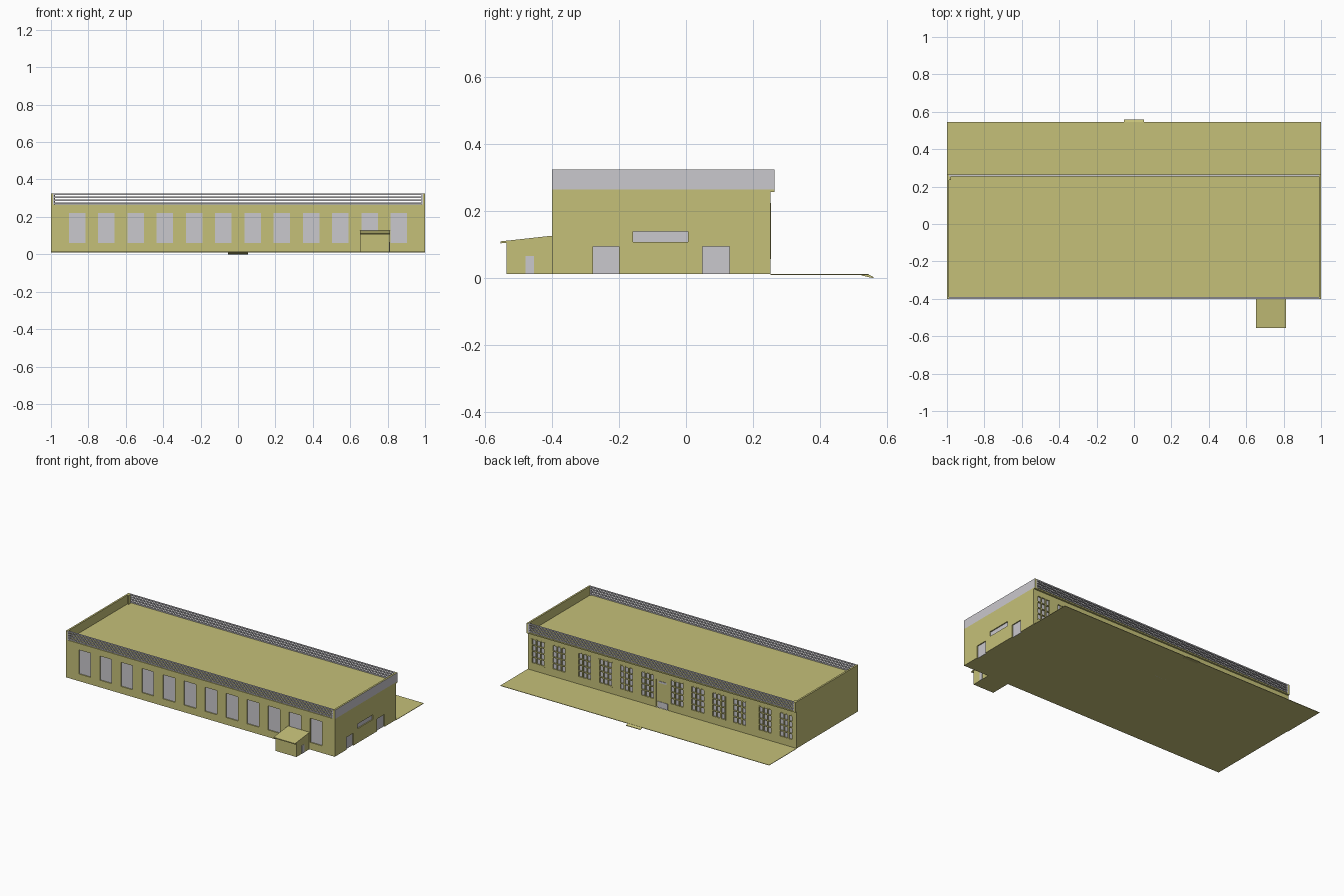
import bpy
import bmesh
from mathutils import Matrix, Vector

if "Cube" in bpy.data.objects:
    bpy.data.objects.remove(bpy.data.objects["Cube"], do_unlink=True)


def material(name, rgb):
    mat = bpy.data.materials.new(name)
    mat.use_nodes = True
    mat.diffuse_color = (*rgb, 1)
    bsdf = next(n for n in mat.node_tree.nodes if n.type == "BSDF_PRINCIPLED")
    bsdf.inputs["Base Color"].default_value = (*rgb, 1)
    bsdf.inputs["Roughness"].default_value = 0.9
    return mat


olive = material("olive_plaster", (0.56, 0.53, 0.19))
grey = material("light_grey", (0.59, 0.58, 0.61))


def finish(name, bm, *mats):
    bmesh.ops.recalc_face_normals(bm, faces=bm.faces)
    mesh = bpy.data.meshes.new(name)
    bm.to_mesh(mesh)
    bm.free()
    for mat in mats:
        mesh.materials.append(mat)
    obj = bpy.data.objects.new(name, mesh)
    bpy.context.scene.collection.objects.link(obj)
    return obj


def boxes(name, spans, mat):
    """One object made of boxes, each given as x, y and z spans."""
    bm = bmesh.new()
    for span in spans:
        size = [b - a for a, b in span]
        mid = [(a + b) / 2 for a, b in span]
        bmesh.ops.create_cube(bm, size=1, matrix=Matrix.Translation(mid) @ Matrix.Diagonal((*size, 1)))
    return finish(name, bm, mat)


def prism(name, profile, x0, x1, mat):
    """Extrude a y-z profile along x."""
    bm = bmesh.new()
    face = bm.faces.new([bm.verts.new((x0, y, z)) for y, z in profile])
    ext = bmesh.ops.extrude_face_region(bm, geom=[face], use_keep_orig=True)
    bmesh.ops.translate(bm, vec=Vector((x1 - x0, 0, 0)),
                        verts=[v for v in ext["geom"] if isinstance(v, bmesh.types.BMVert)])
    return finish(name, bm, mat)


BASE, ROOF, TOP = 0.012, 0.265, 0.325
FRONT, BACK, EAVE = -0.40, 0.253, 0.265
SILL, HEAD = 0.06, 0.222
DEEP = 0.01      # depth of the openings
PLATE = 0.003    # thickness of panes and doors

# Opening layout
front_spans = [(x - 0.044, x + 0.044) for x in (-0.86 + 0.1564 * i for i in range(12))]
back_spans = [(s * x - 0.049, s * x + 0.049) for x in (0.11, 0.265, 0.42, 0.576, 0.767, 0.922)
              for s in (-1, 1)]
side_openings = [((-0.278, -0.20), (BASE, 0.095)),
                 ((0.05, 0.13), (BASE, 0.095)),
                 ((-0.158, 0.006), (0.108, 0.14))]
door_span = (-0.045, 0.045)

# Main block with recessed openings
hall = boxes("main_block", [((-1, 1), (FRONT, BACK), (BASE, ROOF))], olive)
cuts = [(s, (FRONT - 0.02, FRONT + DEEP), (SILL, HEAD)) for s in front_spans]
cuts += [(s, (BACK - DEEP, BACK + 0.02), (SILL, HEAD)) for s in back_spans]
cuts += [((1 - DEEP, 1.02), y, (z[0] - (0.01 if z[0] == BASE else 0), z[1]))
         for y, z in side_openings]
cuts.append((door_span, (BACK - 0.005, BACK + 0.02), (BASE - 0.01, 0.2)))
cutter = boxes("opening_cutter", cuts, olive)
cutter.hide_render = True
mod = hall.modifiers.new("openings", "BOOLEAN")
mod.operation = "DIFFERENCE"
mod.solver = "EXACT"
mod.object = cutter
bpy.context.view_layer.update()
cut_mesh = bpy.data.meshes.new_from_object(hall.evaluated_get(bpy.context.evaluated_depsgraph_get()))
hall.modifiers.clear()
hall.data = cut_mesh
bpy.data.objects.remove(cutter, do_unlink=True)

# Panes and doors set at the bottom of the openings
boxes("front_windows", [(s, (FRONT + DEEP - PLATE, FRONT + DEEP), (SILL, HEAD))
                        for s in front_spans], grey)
boxes("back_window_panes", [(s, (BACK - DEEP, BACK - DEEP + PLATE), (SILL, HEAD))
                            for s in back_spans], grey)
boxes("side_doors_and_vent", [((1 - DEEP, 1 - DEEP + PLATE), y, z) for y, z in side_openings], grey)

# Back window glazing bars: three columns by four rows
bars = []
for x0, x1 in back_spans:
    depth = (BACK - DEEP, BACK + 0.001)
    for i in range(4):
        x = x0 + (x1 - x0) * i / 3
        bars.append(((x - 0.004, x + 0.004), depth, (SILL, HEAD)))
    for i in range(5):
        z = SILL + (HEAD - SILL) * i / 4
        bars.append(((x0, x1), depth, (z - 0.003, z + 0.003)))
boxes("back_window_bars", bars, olive)

# Back entrance: kick panel and transom slot
boxes("back_door_panels", [((-0.038, 0.038), (BACK - 0.006, BACK - 0.002), (BASE, 0.052)),
                           ((-0.03, 0.03), (BACK - 0.006, BACK - 0.002), (0.178, 0.19))], grey)

# Eave strip along the back
boxes("back_eave", [((-1, 1), (BACK, EAVE), (0.257, ROOF))], olive)

# Solid parapets at both ends, grey on the outer right face
for side, sx in (("left", 1), ("right", -1)):
    wall = boxes(side + "_parapet", [(sorted((sx, sx * 0.988)), (FRONT, EAVE), (ROOF, TOP))], olive)
    wall.data.materials.append(grey)
    for poly in wall.data.polygons:
        poly.material_index = int(poly.normal.x > 0.9 and poly.center.x > 0.99)

# Open rails along front and back
for name, y in (("front_rails", (FRONT, FRONT + 0.01)), ("back_rails", (EAVE - 0.01, EAVE))):
    spans = [((-0.988, 0.988), y, (z, z + 0.008))
             for z in (ROOF + 0.004 + 0.016 * i for i in range(4))]
    spans += [(x, y, (ROOF, TOP)) for x in ((-0.988, -0.98), (0.98, 0.988))]
    boxes(name, spans, grey)
boxes("corner_post", [((-0.988, -0.978), (0.235, 0.255), (ROOF, TOP))], olive)

# Porch with a lean-to roof and a side door
prism("porch_body", [(-0.537, BASE), (FRONT, BASE), (FRONT, 0.122), (-0.537, 0.107)], 0.655, 0.81, olive)
prism("porch_roof", [(-0.555, 0.104), (FRONT, 0.121), (FRONT, 0.127), (-0.555, 0.11)], 0.652, 0.813, olive)
boxes("porch_door", [((0.81, 0.812), (-0.48, -0.455), (BASE, 0.067))], grey)

# Terrace behind the building and its small ramp
boxes("terrace", [((-1, 1), (BACK, 0.545), (0.009, BASE))], olive)
prism("terrace_ramp", [(0.525, 0.008), (0.56, 0), (0.56, 0.004), (0.545, 0.011), (0.525, 0.011)],
      -0.053, 0.053, olive)
